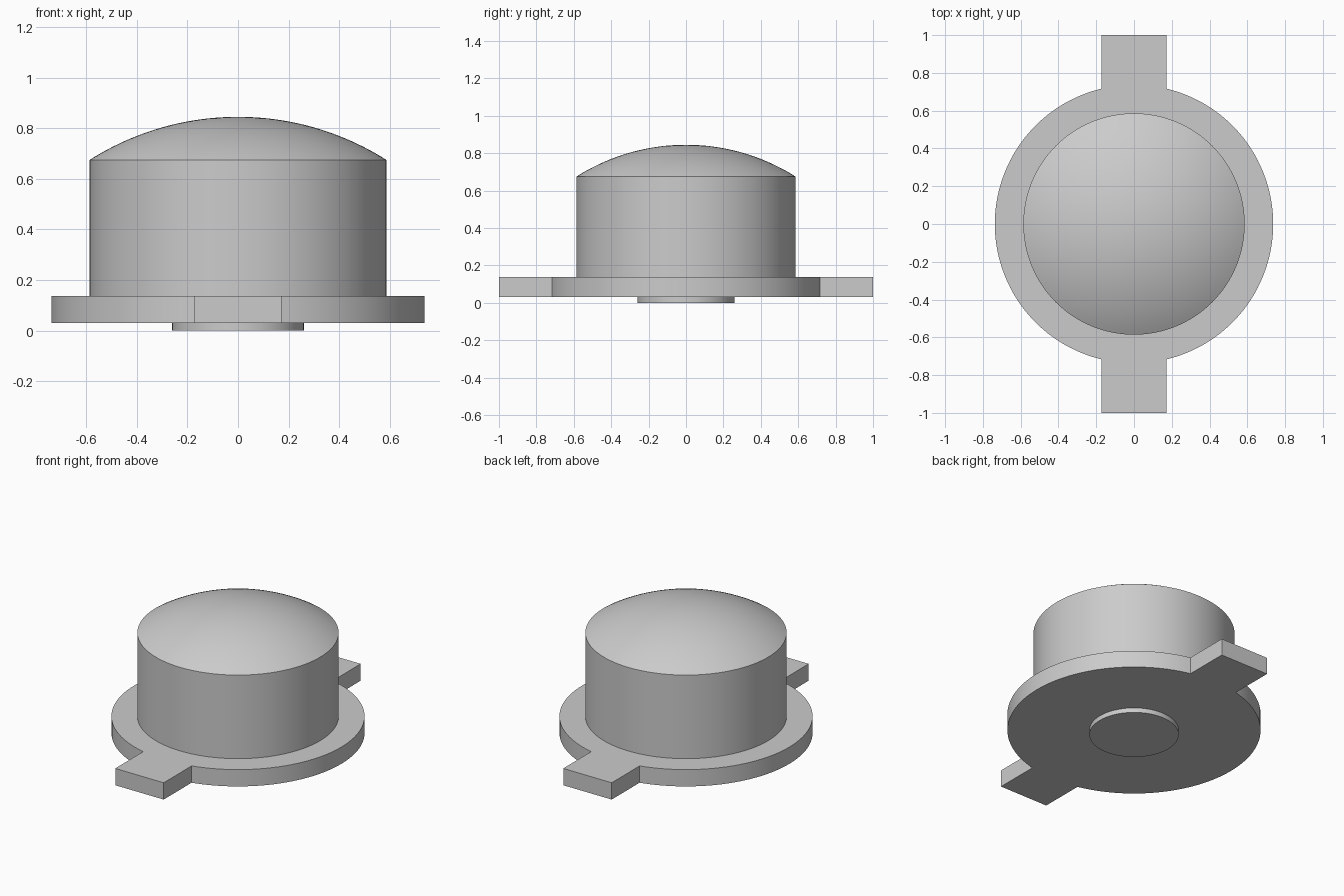
import bpy, bmesh, math

cube = bpy.data.objects.get("Cube")
if cube:
    bpy.data.objects.remove(cube, do_unlink=True)

SEGMENTS = 128

grey = bpy.data.materials.new("light_grey")
grey.use_nodes = True
colour = (0.6, 0.6, 0.6, 1)
grey.diffuse_color = colour
grey.node_tree.nodes["Principled BSDF"].inputs["Base Color"].default_value = colour


def finish(name, bm):
    bmesh.ops.recalc_face_normals(bm, faces=bm.faces[:])
    mesh = bpy.data.meshes.new(name)
    bm.to_mesh(mesh)
    bm.free()
    mesh.materials.append(grey)
    obj = bpy.data.objects.new(name, mesh)
    bpy.context.collection.objects.link(obj)
    bpy.ops.object.select_all(action="DESELECT")
    obj.select_set(True)
    bpy.context.view_layer.objects.active = obj
    bpy.ops.object.shade_smooth_by_angle(angle=math.radians(25))
    return obj


def lathe(name, profile):
    """Spin an (r, z) profile about the z axis."""
    bm = bmesh.new()
    verts = [bm.verts.new((r, 0, z)) for r, z in profile]
    edges = [bm.edges.new(pair) for pair in zip(verts, verts[1:])]
    bmesh.ops.spin(bm, geom=verts + edges, cent=(0, 0, 0), axis=(0, 0, 1),
                   angle=math.tau, steps=SEGMENTS)
    bmesh.ops.remove_doubles(bm, verts=bm.verts[:], dist=0.0001)
    return finish(name, bm)


def extrude_outline(name, outline, bottom, top):
    bm = bmesh.new()
    face = bm.faces.new([bm.verts.new((x, y, bottom)) for x, y in outline])
    result = bmesh.ops.extrude_face_region(bm, geom=[face], use_keep_orig=True)
    raised = [v for v in result["geom"] if isinstance(v, bmesh.types.BMVert)]
    bmesh.ops.translate(bm, verts=raised, vec=(0, 0, top - bottom))
    return finish(name, bm)


# Flange: round plate with a square tab at the front and back
flange_r, tab_half, tab_end = 0.737, 0.172, 1.0
flange_bottom, flange_top = 0.03, 0.138
limit = math.acos(tab_half / flange_r)
half = [(flange_r * math.cos(a), flange_r * math.sin(a))
        for a in (-limit + 2 * limit * i / 56 for i in range(57))]
half += [(tab_half, tab_end), (-tab_half, tab_end)]
outline = half + [(-x, -y) for x, y in half]
extrude_outline("flange_with_tabs", outline, flange_bottom, flange_top)

# Body: straight cylinder wall closed by a shallow spherical dome
body_r, shoulder, peak = 0.586, 0.675, 0.845
rise = peak - shoulder
dome_r = (body_r ** 2 + rise ** 2) / (2 * rise)
sweep = math.asin(body_r / dome_r)
profile = [(body_r, flange_top)]
for i in range(25):
    a = sweep * (1 - i / 24)
    profile.append((dome_r * math.sin(a), peak - dome_r * (1 - math.cos(a))))
lathe("domed_body", profile)

# Boss: small round disc under the flange
boss_r = 0.26
lathe("bottom_boss", [(boss_r, flange_bottom), (boss_r, 0), (0, 0)])
